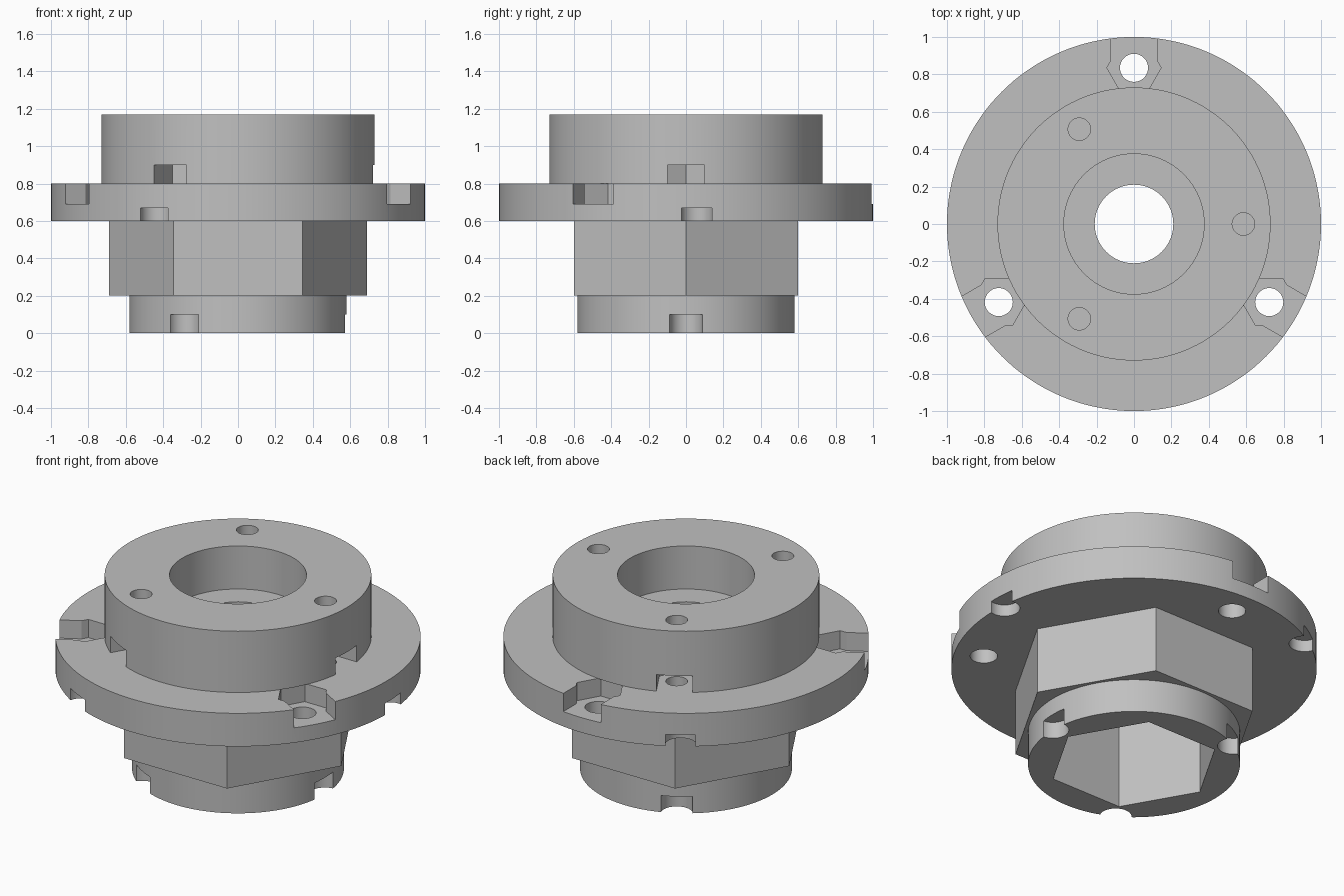
import bpy, bmesh
from math import cos, sin, radians, tau

cube = bpy.data.objects.get("Cube")
if cube:
    bpy.data.objects.remove(cube, do_unlink=True)

# Material
grey = bpy.data.materials.new("machined_grey")
grey.use_nodes = True
colour = (0.53, 0.53, 0.53, 1)
grey.diffuse_color = colour
grey.node_tree.nodes["Principled BSDF"].inputs["Base Color"].default_value = colour


def circle(r, n):
    return [(r * cos(tau * i / n), r * sin(tau * i / n)) for i in range(n)]


def mirrored(half):
    """Close a half profile by mirroring it across its long axis."""
    return half + [(x, -y) for x, y in reversed(half) if y > 0]


def prism(name, outline, z0, z1, radius=0, angle=0):
    """Extrude an outline, set out along x by radius, then turned about z."""
    bm = bmesh.new()
    c, s = cos(radians(angle)), sin(radians(angle))
    verts = [bm.verts.new(((x + radius) * c - y * s, (x + radius) * s + y * c, z0))
             for x, y in outline]
    base = bm.faces.new(verts)
    ext = bmesh.ops.extrude_face_region(bm, geom=[base])
    top = [v for v in ext["geom"] if isinstance(v, bmesh.types.BMVert)]
    bmesh.ops.translate(bm, verts=top, vec=(0, 0, z1 - z0))
    bmesh.ops.recalc_face_normals(bm, faces=bm.faces)
    mesh = bpy.data.meshes.new(name)
    bm.to_mesh(mesh)
    bm.free()
    mesh.materials.append(grey)
    obj = bpy.data.objects.new(name, mesh)
    bpy.context.collection.objects.link(obj)
    return obj


def cut(part, outline, z0, z1, radius=0, angles=(0,)):
    """Subtract a prism at each angle, then discard the cutters."""
    cutters = [prism("cutter", outline, z0, z1, radius, a) for a in angles]
    for cutter in cutters:
        cutter.hide_render = True
        mod = part.modifiers.new("cut", "BOOLEAN")
        mod.operation = "DIFFERENCE"
        mod.solver = "EXACT"
        mod.object = cutter
    bpy.context.view_layer.update()
    graph = bpy.context.evaluated_depsgraph_get()
    mesh = bpy.data.meshes.new_from_object(part.evaluated_get(graph))
    part.modifiers.clear()
    part.data = mesh
    for cutter in cutters:
        bpy.data.objects.remove(cutter, do_unlink=True)


THIRDS = (0, 120, 240)
BETWEEN = (90, 210, 330)
shaft = circle(0.21, 96)
screw = circle(0.06, 48)
socket = circle(0.47, 6)

# Stacked body
upper_ring = prism("upper_ring", circle(0.73, 144), 0.8, 1.17)
flange = prism("flange", circle(1, 144), 0.6, 0.8)
hex_body = prism("hex_body", circle(0.69, 6), 0.2, 0.6)
lower_collar = prism("lower_collar", circle(0.58, 144), 0, 0.2)

# Counterbore, shaft hole and deep hexagonal socket
cut(upper_ring, circle(0.375, 96), 0.91, 1.3)
cut(upper_ring, shaft, 0.7, 1.0)
cut(flange, shaft, 0.5, 0.9)
cut(hex_body, socket, 0.1, 0.7)
cut(lower_collar, socket, -0.1, 0.3)

# Screw holes and side nut slots in the ring
nut_slot = mirrored([(-0.115, 0), (-0.0575, 0.1), (0.3, 0.1)])
cut(upper_ring, screw, 0.7, 1.3, 0.585, THIRDS)
cut(upper_ring, nut_slot, 0.7, 0.9, 0.585, THIRDS)
cut(flange, screw, 0.65, 0.9, 0.585, THIRDS)

# Flange bolt holes with open hexagonal recesses
recess = mirrored([(-0.1256, 0.0725), (0, 0.145), (0.035, 0.125), (0.3, 0.125)])
cut(flange, recess, 0.69, 0.9, 0.835, BETWEEN)
cut(flange, circle(0.075, 48), 0.5, 0.8, 0.835, BETWEEN)

# Round notches under the flange rim and the collar rim
cut(flange, circle(0.085, 48), 0.5, 0.67, 0.975, [a + 3.3 for a in THIRDS])
cut(lower_collar, circle(0.0875, 48), -0.1, 0.1, 0.58, THIRDS)

# Smooth round walls, crisp edges
bpy.ops.object.select_all(action="DESELECT")
for part in (upper_ring, flange, hex_body, lower_collar):
    part.select_set(True)
    bpy.context.view_layer.objects.active = part
bpy.ops.object.shade_smooth_by_angle(angle=radians(25))
